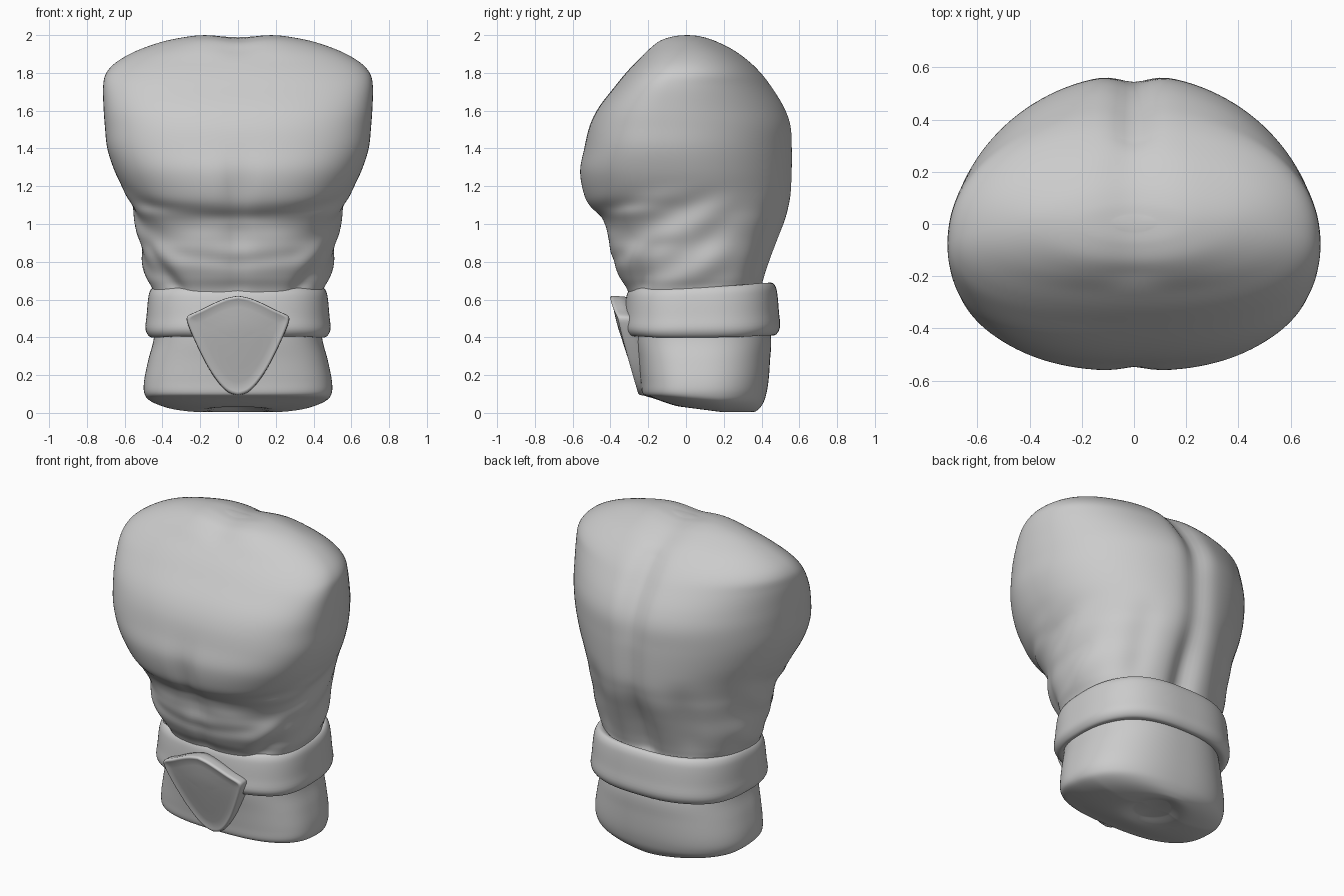
import bpy, bmesh, math

if "Cube" in bpy.data.objects:
    bpy.data.objects.remove(bpy.data.objects["Cube"])

grey = bpy.data.materials.new("stone_grey")
grey.diffuse_color = (0.6, 0.6, 0.6, 1)
grey.use_nodes = True
grey.node_tree.nodes["Principled BSDF"].inputs["Base Color"].default_value = grey.diffuse_color


def g(v, width):
    return math.exp(-(v / width) ** 2)


def band(v, lo, hi, soft=0.06):
    """Soft step: 1 between lo and hi, fading to 0 outside."""
    def s(a):
        a = max(0, min(1, a))
        return a * a * (3 - 2 * a)
    return s((v - lo) / soft + 0.5) * s((hi - v) / soft + 0.5)


def spline(rows, steps):
    """Catmull-Rom interpolation through table rows."""
    out = []
    for i in range(len(rows) - 1):
        a, b = rows[max(i - 1, 0)], rows[i]
        c, d = rows[i + 1], rows[min(i + 2, len(rows) - 1)]
        for k in range(steps):
            t = k / steps
            out.append([0.5 * (2 * q + (r - p) * t + (2 * p - 5 * q + 4 * r - s) * t * t
                               + (3 * q - p - 3 * r + s) * t ** 3)
                        for p, q, r, s in zip(a, b, c, d)])
    out.append(list(rows[-1]))
    return out


def section(hw, yf, yb, yc, pf, pb, t):
    """Superellipse with different front and back depths and squareness."""
    c, s = math.cos(t), math.sin(t)
    p = pb if s > 0 else pf
    x = hw * math.copysign(abs(c) ** (2 / p), c)
    y = (yb - yc if s > 0 else yc - yf) * math.copysign(abs(s) ** (2 / p), s)
    return x, yc + y


def make(name, rings, caps=True, loop=False):
    """Loft equal rings of points into a smooth object."""
    bm = bmesh.new()
    vs = [[bm.verts.new(p) for p in r] for r in rings]
    n = len(vs[0])
    pairs = list(zip(vs, vs[1:])) + ([(vs[-1], vs[0])] if loop else [])
    for a, b in pairs:
        for i in range(n):
            bm.faces.new((a[i], a[(i + 1) % n], b[(i + 1) % n], b[i]))
    if caps:
        for r in (vs[0], vs[-1]):
            mid = bm.verts.new([sum(v.co[k] for v in r) / n for k in range(3)])
            for i in range(n):
                bm.faces.new((r[i], r[(i + 1) % n], mid))
    bmesh.ops.recalc_face_normals(bm, faces=bm.faces)
    me = bpy.data.meshes.new(name)
    bm.to_mesh(me)
    bm.free()
    me.materials.append(grey)
    ob = bpy.data.objects.new(name, me)
    bpy.context.collection.objects.link(ob)
    for f in me.polygons:
        f.use_smooth = True
    return ob


N = 128
ANG = [2 * math.pi * i / N for i in range(N)]

# Torso sections: z, half width, front y, back y, centre y, front and back squareness
TORSO = [
    (0.55, .44, -.28, .42, .05, 2.6, 2.5), (0.65, .452, -.312, .41, .05, 2.6, 2.4),
    (0.72, .48, -.355, .425, .05, 2.5, 2.3), (0.82, .51, -.40, .46, .04, 2.5, 2.2),
    (0.92, .523, -.405, .50, .03, 2.4, 2.1), (1.01, .54, -.44, .535, .02, 2.4, 2.05),
    (1.08, .56, -.505, .555, 0, 2.45, 2.0), (1.16, .595, -.545, .569, -.03, 2.5, 1.98),
    (1.28, .653, -.563, .574, -.06, 2.55, 1.97), (1.40, .692, -.54, .574, -.08, 2.6, 1.97),
    (1.52, .705, -.51, .568, -.08, 2.6, 1.97), (1.62, .712, -.46, .532, -.08, 2.6, 1.98),
    (1.73, .714, -.375, .461, -.07, 2.55, 2.05), (1.80, .697, -.318, .405, -.04, 2.45, 2.1),
    (1.86, .64, -.262, .343, -.02, 2.35, 2.1), (1.92, .53, -.205, .26, 0, 2.25, 2.1),
    (1.97, .38, -.145, .16, .01, 2.1, 2), (1.993, .23, -.08, .085, .01, 2, 2),
    (1.999, .08, -.03, .035, .005, 2, 2),
]


def muscle(x, y, z, t):
    """Signed relief: chest cleft, abdomen, ribs and spine."""
    ax, s = abs(x), math.sin(t)
    front = max(0, min(1, -s * 2))
    back = max(0, min(1, s * 2))
    side = max(0, abs(math.cos(t)) - .4) * 1.6
    d = front * -.028 * g(x, .06) * g(z - 1.16, .17)
    d -= front * .012 * g(z - 1.05 - .2 * ax * ax, .035)
    d -= front * .012 * g(z - .80 - .1 * ax, .04) * band(ax, -1, .36, .15)
    d += front * .012 * g(z - .92, .06) * g(ax - .18, .14)
    d -= front * .012 * g(x, .05) * band(z, .64, 1.0, .1)
    d -= front * .024 * g(ax - .33 - .77 * (z - .66), .05) * band(z, .64, .93, .1)
    d += side * .010 * math.sin((z - .6 * y - .12) * 24) * band(z, .68, 1.15, .16) * band(y, -.4, .2, .25)
    spine = .03 + .02 * band(z, 1.5, 1.9, .3) + .025 * band(z, .6, 1.0, .3)
    d -= back * spine * g(x, .08) * band(z, .6, 1.93, .15)
    d -= back * .018 * g(ax - .3, .07) * band(z, .7, 1.1, .25)
    return d


rings = []
for z, hw, yf, yb, yc, pf, pb in spline(TORSO, 6):
    ring = []
    for t in ANG:
        x, y = section(hw, yf, yb, yc, pf, pb, t)
        d = muscle(x, y, z, t)
        fade = max(0, min(1, (2.0 - z) / .15))
        lift = .004 * g(abs(x) - .2, .1) - .015 * g(x, .1)
        ring.append((x + d * math.cos(t) * fade, y + d * math.sin(t) * fade,
                     z + lift * band(z, 1.9, 3, .1)))
    rings.append(ring)
make("torso", rings)

# Hips below the belt, with a rounded, slightly sloping underside
HIPS = [
    (0.03, .10, .05, .28, .17, 2), (0.005, .2, -.02, .35, .15, 2.2),
    (0.02, .36, -.12, .385, .1, 2.4), (0.055, .46, -.195, .41, .08, 2.6),
    (0.10, .495, -.23, .425, .06, 2.7), (0.17, .497, -.24, .437, .06, 2.7),
    (0.28, .475, -.255, .445, .06, 2.7), (0.40, .445, -.275, .45, .06, 2.7),
    (0.55, .44, -.28, .42, .05, 2.6),
]
rings = []
for z, hw, yf, yb, yc, p in spline(HIPS, 5):
    ring = []
    for t in ANG:
        x, y = section(hw, yf, yb, yc, p, p - .35, t)
        ring.append((x, y, z + max(0, .05 - .13 * (y + .2)) * band(z, -1, .06, .1)))
    rings.append(ring)
make("hips", rings)

# Belt: closed profile of (height, outward offset) swept around the waist
BELT = [(.43, -.06), (.41, -.01), (.412, .022), (.45, .043), (.52, .037), (.60, .03),
        (.645, .021), (.67, .002), (.665, -.025), (.63, -.06)]
rings = []
for z, off in spline(BELT, 4):
    ring = []
    for t in ANG:
        x, y = section(.447 + off, -.29 - off, .455 + off, .05, 2.7, 2.6, t)
        tilt = -.012 + .03 * band(z, .41, 9, .5)
        ring.append((x, y, z + tilt * y / .45 - .008 * g(abs(x) - .45, .1)))
    rings.append(ring)
make("belt", rings, caps=False, loop=True)

# Shield-shaped buckle with a raised rim and slightly dished face
HALF = [(0, .62), (.06, .608), (.13, .58), (.20, .545), (.255, .52), (.272, .50), (.262, .46),
        (.235, .395), (.20, .32), (.155, .235), (.10, .155), (.05, .108), (0, .092)]
half = spline(HALF, 3)
outline = half + [(-x, z) for x, z in reversed(half[1:-1])]
CZ = .38


def shield_y(x, z):
    """Face leans back below the waistline and curves round at the sides."""
    lean = .012 * math.log(1 + math.exp((.52 - z) / .05))
    return -.405 + .10 * (.62 - z) + lean + .3 * x * x


# scale about the centre, then depth behind the rim plane
LAYERS = [(.97, .10), (.99, .05), (1.0, .02), (.99, .006), (.965, 0), (.93, .002),
          (.88, .007), (.75, .009), (.5, .009), (.25, .009)]
rings = []
for k, depth in LAYERS:
    ring = []
    for x, z in outline:
        px, pz = x * k, CZ + (z - CZ) * k
        ring.append((px, shield_y(px, pz) + depth, pz))
    rings.append(ring)
make("shield_buckle", rings)
